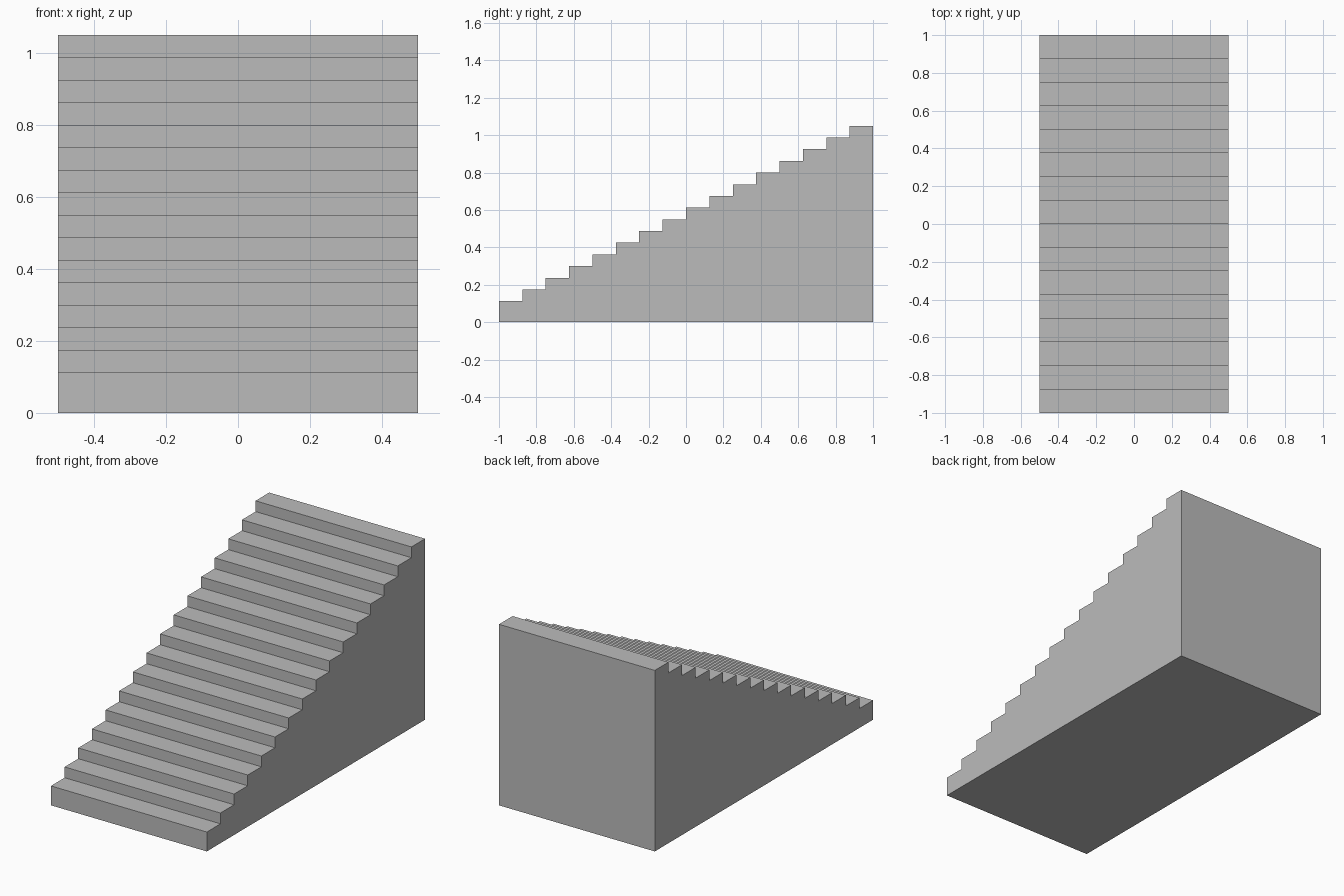
import bpy
import bmesh

if "Cube" in bpy.data.objects:
    bpy.data.objects.remove(bpy.data.objects["Cube"])

STEPS = 16
TREAD = 0.125        # depth of each step
RISE = 0.0625        # height of each step
FIRST = 0.1125       # the lowest step is taller
HALF_WIDTH = 0.5

grey = bpy.data.materials.new("concrete grey")
grey.diffuse_color = (0.5, 0.5, 0.5, 1)
grey.use_nodes = True
grey.node_tree.nodes["Principled BSDF"].inputs["Base Color"].default_value = grey.diffuse_color

# Side profile: bottom back, bottom front, then up the steps
profile = [(1.0, 0.0), (-1.0, 0.0)]
for i in range(STEPS):
    y, z = -1 + i * TREAD, FIRST + i * RISE
    profile += [(y, z), (y + TREAD, z)]

# Solid staircase: profile extruded across the width
bm = bmesh.new()
side = bm.faces.new([bm.verts.new((-HALF_WIDTH, y, z)) for y, z in profile])
new = bmesh.ops.extrude_face_region(bm, geom=[side])["geom"]
bmesh.ops.translate(bm, vec=(2 * HALF_WIDTH, 0, 0),
                    verts=[v for v in new if isinstance(v, bmesh.types.BMVert)])
bmesh.ops.recalc_face_normals(bm, faces=bm.faces)

mesh = bpy.data.meshes.new("staircase")
bm.to_mesh(mesh)
bm.free()
mesh.materials.append(grey)
bpy.context.collection.objects.link(bpy.data.objects.new("staircase", mesh))
